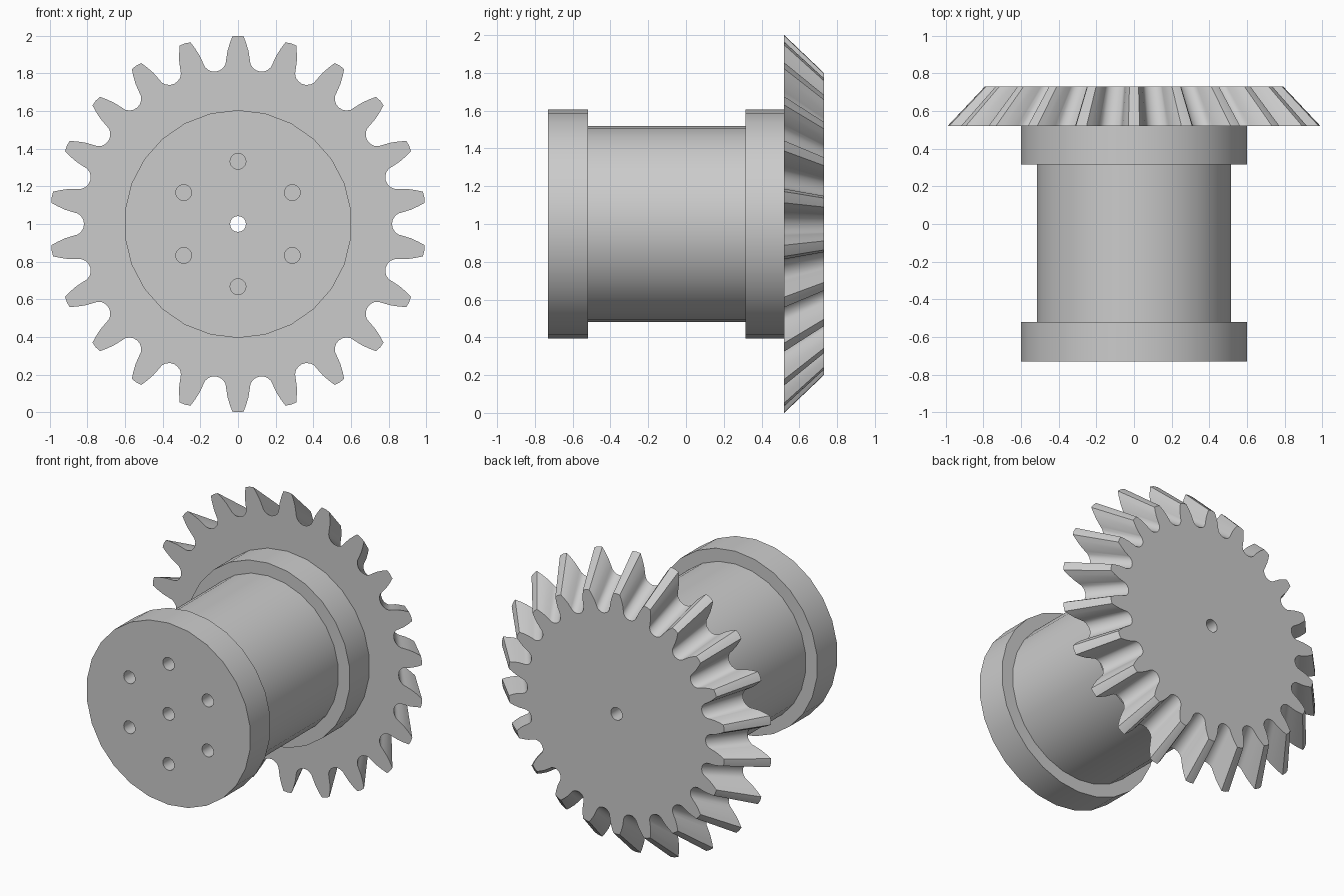
import bpy, bmesh, math
from math import sin, cos, pi

if "Cube" in bpy.data.objects:
    bpy.data.objects.remove(bpy.data.objects["Cube"], do_unlink=True)

TEETH = 22
SIDES = 26
AXIS_Z = 1.0

grey = bpy.data.materials.new("light grey")
grey.use_nodes = True
colour = (0.6, 0.6, 0.6, 1)
grey.diffuse_color = colour
grey.node_tree.nodes["Principled BSDF"].inputs["Base Color"].default_value = colour


def ring_point(r, a, y):
    """Point at radius r and angle a (from the top) around the gear's axis."""
    return (r * sin(a), y, AXIS_Z + r * cos(a))


def loft(name, loops):
    """Closed solid through matching loops of points, capped at both ends."""
    bm = bmesh.new()
    rings = [[bm.verts.new(p) for p in loop] for loop in loops]
    n = len(rings[0])
    for a, b in zip(rings, rings[1:]):
        for i in range(n):
            j = (i + 1) % n
            bm.faces.new((a[i], a[j], b[j], b[i]))
    bm.faces.new(rings[0])
    bm.faces.new(rings[-1])
    bmesh.ops.recalc_face_normals(bm, faces=bm.faces)
    mesh = bpy.data.meshes.new(name)
    bm.to_mesh(mesh)
    bm.free()
    mesh.materials.append(grey)
    obj = bpy.data.objects.new(name, mesh)
    bpy.context.collection.objects.link(obj)
    return obj


def turned(name, profile, sides):
    """Turned solid from (radius, y) pairs."""
    return loft(name, [[ring_point(r, 2 * pi * i / sides, y) for i in range(sides)]
                       for r, y in profile])


def drill(obj, x, z, y0, y1):
    """Cut a round hole along y."""
    cutter = turned("drill", [(0.042, y0), (0.042, y1)], 20)
    cutter.location = (x, 0, z - AXIS_Z)
    cutter.hide_render = True
    mod = obj.modifiers.new("hole", 'BOOLEAN')
    mod.operation = 'DIFFERENCE'
    mod.solver = 'EXACT'
    mod.object = cutter
    bpy.context.view_layer.objects.active = obj
    bpy.ops.object.modifier_apply(modifier=mod.name)
    bpy.data.objects.remove(cutter, do_unlink=True)


# Spool hub: two flanges and a narrower barrel
hub = turned("spool_hub", [(0.605, -0.73), (0.605, -0.52), (0.52, -0.52),
                           (0.52, 0.315), (0.605, 0.315), (0.605, 0.52)], SIDES)

# Tooth outline: curved flank (radius, half width), then a round valley
half_pitch = pi / TEETH
flank = [(0.997, 0.03), (0.96, 0.044), (0.92, 0.056), (0.875, 0.063)]
half_tooth = [(r, w / r) for r, w in flank]
valley_r = flank[-1][0]
valley_half = half_pitch - half_tooth[-1][1]
steps = 4
for i in range(1, steps + 1):
    t = pi / 2 * i / steps
    half_tooth.append((valley_r - 0.057 * sin(t), half_pitch - valley_half * cos(t)))
tooth = [(r, -a) for r, a in reversed(half_tooth[:-1])] + [(1.0, 0)] + half_tooth
outline = [(r, a + 2 * half_pitch * k) for k in range(TEETH) for r, a in tooth]

# Bevel gear: the outline shrinks towards the back
gear = loft("bevel_gear", [[ring_point(r * s, a, y) for r, a in outline]
                           for y, s in ((0.52, 1.0), (0.73, 0.8))])

# Shaft bore through everything, and a ring of blind screw holes
drill(hub, 0, AXIS_Z, -1, 1)
drill(gear, 0, AXIS_Z, -1, 1)
for k in range(6):
    x, _, z = ring_point(0.333, k * pi / 3, 0)
    drill(hub, x, z, -1, -0.5)

bpy.ops.object.select_all(action='DESELECT')
for obj in (hub, gear):
    obj.select_set(True)
bpy.context.view_layer.objects.active = hub
bpy.ops.object.shade_smooth_by_angle(angle=math.radians(30))
